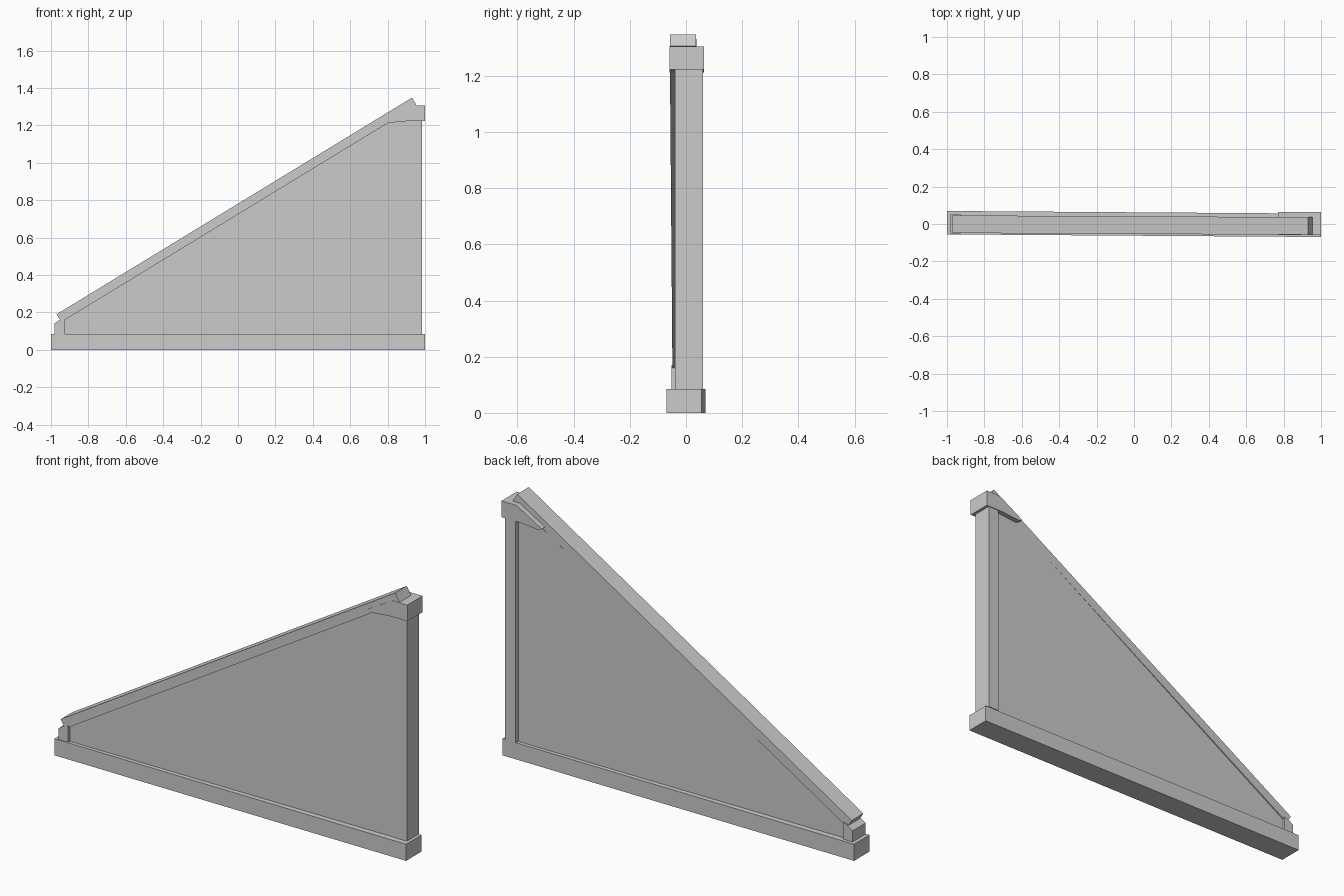
import bpy
import bmesh

cube = bpy.data.objects.get("Cube")
if cube:
    bpy.data.objects.remove(cube, do_unlink=True)

# One plain grey for every part
grey = bpy.data.materials.new("plain grey")
grey.use_nodes = True
colour = (0.6, 0.6, 0.6, 1)
grey.diffuse_color = colour
grey.node_tree.nodes["Principled BSDF"].inputs["Base Color"].default_value = colour


def beam(name, profile, front, back, skew=0.0):
    """Extrude an (x, z) outline from front to back, drifting forward along x by skew."""
    bm = bmesh.new()
    face = bm.faces.new([bm.verts.new((x, front - skew * x, z)) for x, z in profile])
    ext = bmesh.ops.extrude_face_region(bm, geom=[face])["geom"]
    verts = [v for v in ext if isinstance(v, bmesh.types.BMVert)]
    bmesh.ops.translate(bm, verts=verts, vec=(0, back - front, 0))
    bmesh.ops.recalc_face_normals(bm, faces=bm.faces)
    mesh = bpy.data.meshes.new(name)
    bm.to_mesh(mesh)
    bm.free()
    mesh.materials.append(grey)
    obj = bpy.data.objects.new(name, mesh)
    bpy.context.collection.objects.link(obj)
    return obj


def box(x0, x1, z0, z1):
    return [(x0, z0), (x1, z0), (x1, z1), (x0, z1)]


SILL_TOP = 0.085
POST_TOP = 1.222

# Frame: sill, tall post, short post, sloping rafter
beam("sill", box(-1, 1, 0, SILL_TOP), -0.0625, 0.0625, 0.007)
beam("tall_post", box(0.922, 0.984, SILL_TOP, POST_TOP), -0.04, 0.06)
beam("short_post", [(-0.98, SILL_TOP), (-0.925, SILL_TOP), (-0.925, 0.17),
                    (-0.945, 0.165), (-0.98, 0.142)], -0.052, 0.052)
beam("rafter", [(-0.97, 0.19), (-0.945, 0.148), (0.955, 1.306), (0.93, 1.348)],
     -0.053, 0.041, 0.005)

# Bracket joining the rafter to the tall post
beam("top_bracket", [(0.79, 1.212), (0.9, POST_TOP), (1, POST_TOP), (1, 1.305),
                     (0.915, 1.305), (0.772, 1.222)], -0.0595, 0.064)

# Triangular infill between the frame members
beam("infill_panel", [(-0.94, SILL_TOP - 0.01), (0.94, SILL_TOP - 0.01), (0.94, 1.25),
                      (0.9, 1.28), (-0.94, 0.16)], -0.038, 0.038)
